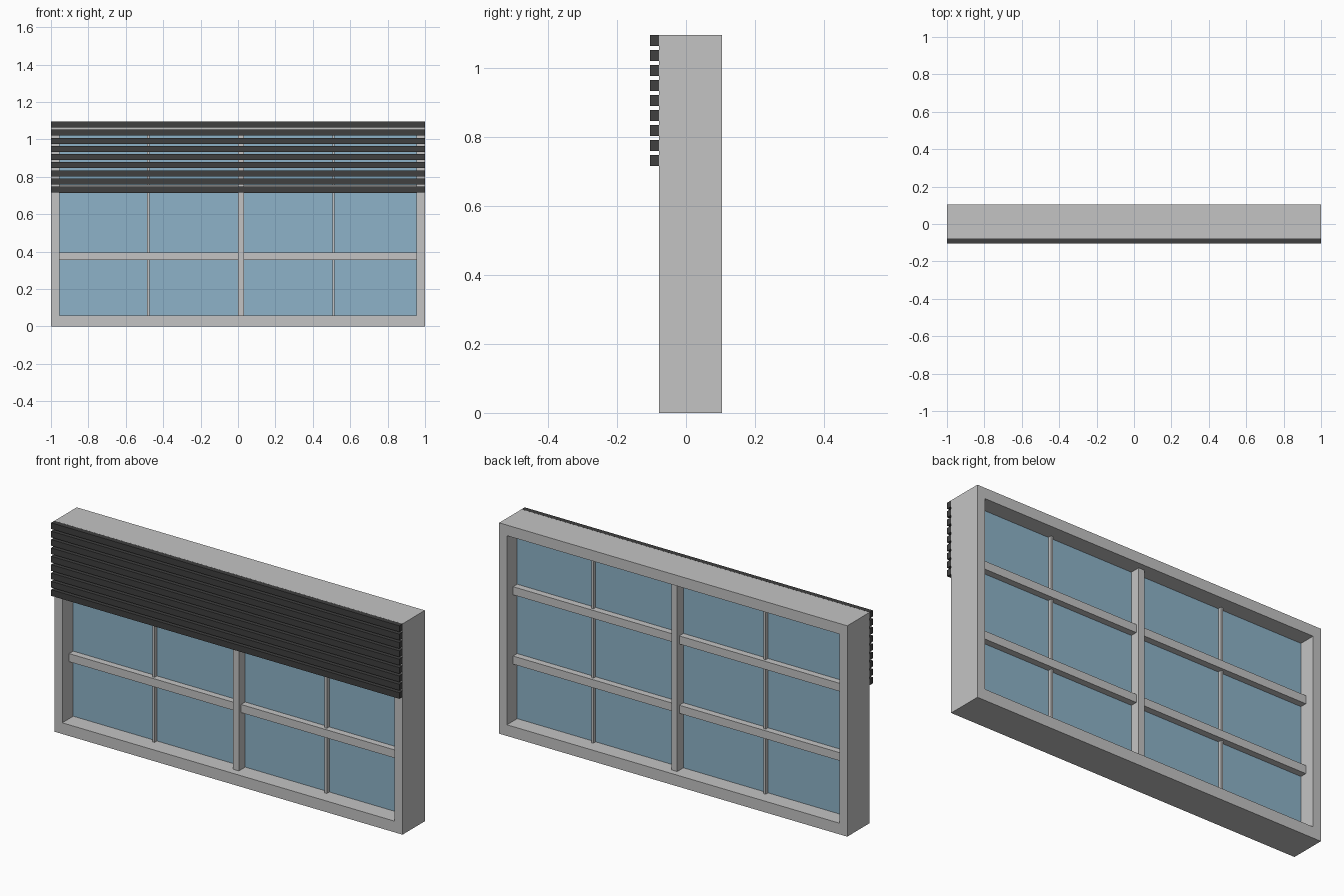
import bpy
import bmesh
from mathutils import Vector

if "Cube" in bpy.data.objects:
    bpy.data.objects.remove(bpy.data.objects["Cube"])


def material(name, rgb):
    m = bpy.data.materials.new(name)
    m.diffuse_color = (*rgb, 1)
    m.use_nodes = True
    m.node_tree.nodes["Principled BSDF"].inputs["Base Color"].default_value = m.diffuse_color
    return m


FRAME = material("light grey frame", (0.55, 0.55, 0.55))
GLASS = material("blue glass", (0.27, 0.45, 0.58))
SLAT = material("dark grey slats", (0.05, 0.05, 0.05))


def finish(name, bm, mat):
    bmesh.ops.recalc_face_normals(bm, faces=bm.faces)
    mesh = bpy.data.meshes.new(name)
    bm.to_mesh(mesh)
    bm.free()
    mesh.materials.append(mat)
    ob = bpy.data.objects.new(name, mesh)
    bpy.context.collection.objects.link(ob)
    return ob


def box(name, x, y, z, mat):
    """Box from (min, max) ranges."""
    bm = bmesh.new()
    bmesh.ops.create_cube(bm, size=1)
    for v in bm.verts:
        v.co = Vector([r[0] if c < 0 else r[1] for c, r in zip(v.co, (x, y, z))])
    return finish(name, bm, mat)


X0, X1, Z0, Z1 = -0.955, 0.955, 0.058, 1.04   # window opening
FRONT, BACK, TOP = -0.078, 0.105, 1.095

# Outer frame: one ring with a rectangular opening
bm = bmesh.new()
outer = [(-1, 0), (1, 0), (1, TOP), (-1, TOP)]
inner = [(X0, Z0), (X1, Z0), (X1, Z1), (X0, Z1)]
rings = [[bm.verts.new((x, y, z)) for x, z in loop]
         for loop, y in ((outer, FRONT), (inner, FRONT), (inner, BACK), (outer, BACK))]
for k in range(4):
    a, b = rings[k], rings[(k + 1) % 4]
    for i in range(4):
        j = (i + 1) % 4
        bm.faces.new((a[i], a[j], b[j], b[i]))
finish("window_frame", bm, FRAME)

# Glass pane
box("glass_pane", (X0, X1), (0.012, 0.021), (Z0, Z1), GLASS)

# Centre post, thin glazing bars and horizontal rails
box("centre_post", (0.0, 0.033), (-0.04, 0.072), (Z0, Z1), FRAME)
for x in (-0.48, 0.51):
    box("glazing_bar", (x - 0.006, x + 0.006), (-0.008, 0.04), (Z0, Z1), FRAME)
for z in (0.375, 0.735):
    box("cross_rail", (X0, X1), (-0.022, 0.055), (z - 0.021, z + 0.021), FRAME)

# Partly lowered shutter slats on the front
for i in range(9):
    top = TOP - i * 0.0434
    box("shutter_slat", (-1, 1), (-0.105, FRONT - 0.0005), (top - 0.032, top), SLAT)
